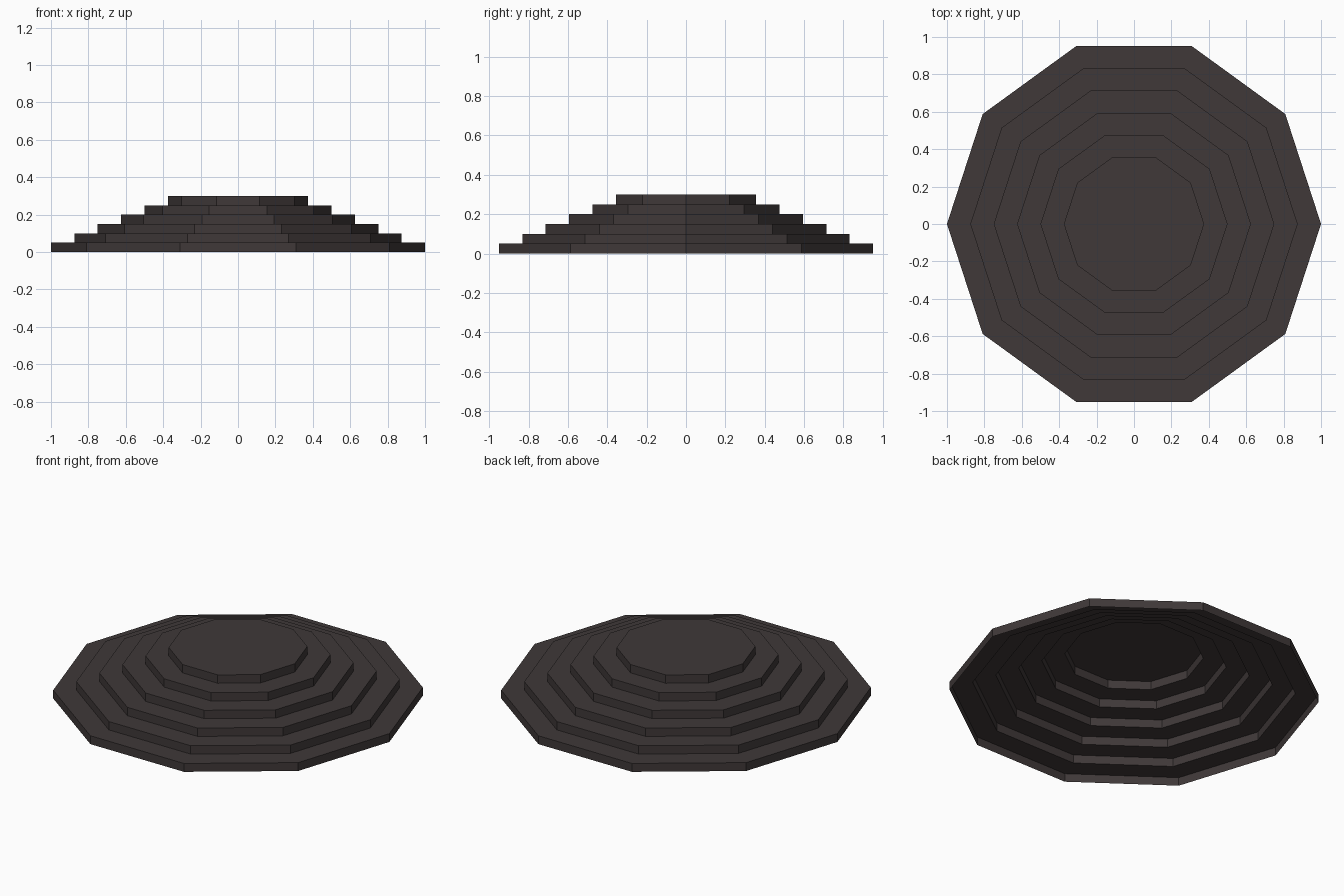
import bpy, bmesh, math

if "Cube" in bpy.data.objects:
    bpy.data.objects.remove(bpy.data.objects["Cube"])

SIDES, STEPS = 10, 6
STEP_H, STEP_R = 0.05, 0.125

mat = bpy.data.materials.new("dark brown grey")
mat.diffuse_color = (0.05, 0.04, 0.04, 1)
mat.use_nodes = True
mat.node_tree.nodes["Principled BSDF"].inputs["Base Color"].default_value = mat.diffuse_color

bm = bmesh.new()


def ring(r, z):
    return [bm.verts.new((r * math.cos(2 * math.pi * i / SIDES),
                          r * math.sin(2 * math.pi * i / SIDES), z)) for i in range(SIDES)]


# Stepped profile: riser then tread, open underneath
rings = []
for k in range(STEPS):
    r = 1 - k * STEP_R
    rings += [ring(r, k * STEP_H), ring(r, (k + 1) * STEP_H)]

for a, b in zip(rings, rings[1:]):
    for i in range(SIDES):
        j = (i + 1) % SIDES
        bm.faces.new((a[i], a[j], b[j], b[i]))

# Flat top platform
bm.faces.new(rings[-1])

mesh = bpy.data.meshes.new("stepped_platform")
bm.to_mesh(mesh)
bm.free()
mesh.materials.append(mat)
obj = bpy.data.objects.new("stepped_platform", mesh)
bpy.context.collection.objects.link(obj)
